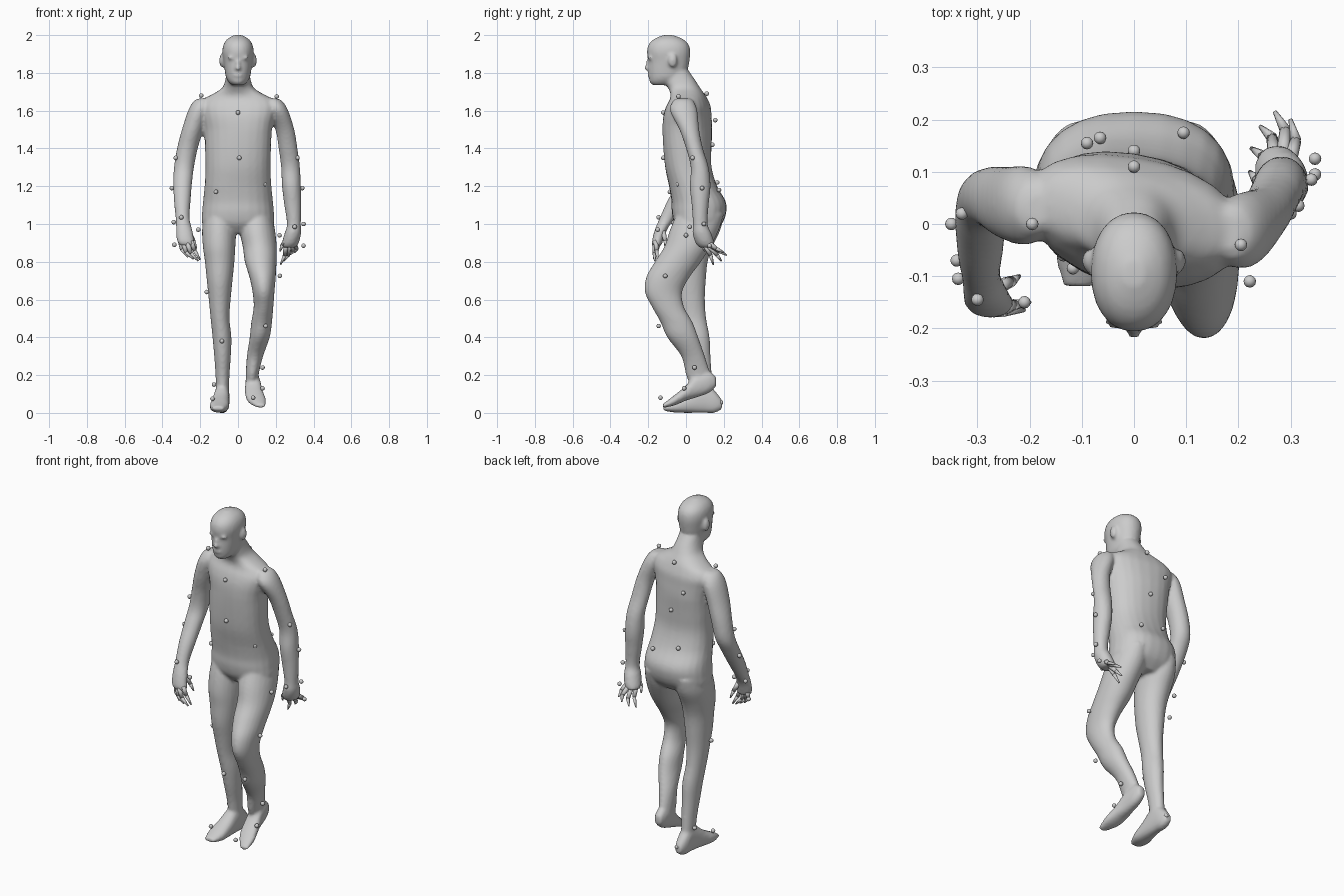
import bpy, bmesh, math
from mathutils import Vector

SEG = 24


def smooth_rings(rings, steps=4):
    """Catmull-Rom interpolation between hand-placed cross-sections."""
    out, n = [], len(rings)
    for i in range(n - 1):
        p0, p1, p2, p3 = (rings[min(max(i + k, 0), n - 1)] for k in (-1, 0, 1, 2))
        for s in range(steps):
            t = s / steps
            out.append([0.5 * (2*b + (c - a)*t + (2*a - 5*b + 4*c - d)*t*t + (3*b - a - 3*c + d)*t**3)
                        for a, b, c, d in zip(p0, p1, p2, p3)])
    return out + [list(rings[-1])]


def loft(bm, rings, axis='z', power=2.0, skew=None):
    """Rings are (station, x centre, x radius, low, high); axis is the station axis."""
    loops = []
    for st, cx, rx, lo, hi in smooth_rings(rings):
        loop = []
        for k in range(SEG):
            a = 2 * math.pi * k / SEG
            c, s = math.cos(a), math.sin(a)
            u = math.copysign(abs(c) ** (2 / power), c) * rx
            v = (lo + hi) / 2 + math.copysign(abs(s) ** (2 / power), s) * (hi - lo) / 2
            if skew:
                v += skew(st) * u
            loop.append(bm.verts.new((cx + u, v, st) if axis == 'z' else (cx + u, st, v)))
        loops.append(loop)
    faces = [bm.faces.new(loops[0]), bm.faces.new(loops[-1])]
    for a, b in zip(loops, loops[1:]):
        for k in range(SEG):
            faces.append(bm.faces.new((a[k], a[(k + 1) % SEG], b[(k + 1) % SEG], b[k])))
    bmesh.ops.recalc_face_normals(bm, faces=faces)


def blob(bm, loc, size):
    v = bmesh.ops.create_uvsphere(bm, u_segments=12, v_segments=8, radius=1)['verts']
    for p in v:
        p.co = Vector(loc) + Vector([p.co[i] * size[i] for i in range(3)])


def finish(name, bm):
    me = bpy.data.meshes.new(name)
    bm.to_mesh(me)
    bm.free()
    me.polygons.foreach_set('use_smooth', [True] * len(me.polygons))
    ob = bpy.data.objects.new(name, me)
    bpy.context.collection.objects.link(ob)
    return ob


body = bmesh.new()

# torso and neck, shoulders turned with the stride
loft(body, [(.95, 0, .13, -.02, .14), (1.0, 0, .188, -.06, .19), (1.06, 0, .19, -.075, .213),
            (1.12, 0, .185, -.077, .21), (1.2, 0, .177, -.09, .165), (1.3, 0, .172, -.11, .135),
            (1.4, 0, .175, -.118, .133), (1.5, 0, .18, -.12, .135), (1.57, 0, .195, -.115, .13),
            (1.62, 0, .205, -.1, .125), (1.66, 0, .185, -.08, .11), (1.69, 0, .13, -.08, .095),
            (1.72, 0, .085, -.095, .075), (1.76, 0, .068, -.12, .05), (1.81, 0, .06, -.13, .015)],
     power=2.3, skew=lambda z: -.15 * min(max((z - 1.2) / .3, 0), 1) * min(max((1.76 - z) / .08, 0), 1))

# head, ears, brow, nose and lips
loft(body, [(1.735, 0, .03, -.175, -.07), (1.75, 0, .048, -.192, -.04), (1.775, 0, .063, -.196, -.01),
            (1.81, 0, .07, -.2, .008), (1.86, 0, .077, -.2, .018), (1.91, 0, .083, -.207, .023),
            (1.95, 0, .077, -.198, .014), (1.98, 0, .056, -.168, -.018), (2.0, 0, .02, -.12, -.07)],
     power=2.15)
for s in (-1, 1):
    blob(body, (s * .086, -.07, 1.865), (.014, .024, .036))
    blob(body, (s * .03, -.188, 1.88), (.028, .015, .01))
blob(body, (0, -.2, 1.84), (.011, .016, .032))
blob(body, (0, -.204, 1.825), (.016, .018, .012))
blob(body, (0, -.193, 1.788), (.026, .011, .012))

# standing leg, then leg stepping forward
loft(body, [(1.05, -.1, .08, -.05, .2), (.97, -.1, .09, -.07, .183), (.88, -.1, .086, -.08, .14),
            (.8, -.097, .078, -.075, .115), (.7, -.097, .068, -.07, .105), (.6, -.097, .058, -.05, .1),
            (.5, -.095, .05, -.03, .107), (.4, -.085, .05, -.01, .125), (.3, -.082, .044, .01, .13),
            (.2, -.082, .037, .035, .137), (.1, -.082, .034, .05, .145), (.04, -.082, .034, .06, .15)])
loft(body, [(1.05, .1, .08, -.05, .2), (.97, .102, .094, -.085, .175), (.88, .115, .09, -.115, .13),
            (.8, .12, .084, -.165, .08), (.72, .13, .07, -.21, .02), (.64, .135, .058, -.218, -.02),
            (.56, .135, .052, -.18, -.01), (.48, .125, .055, -.135, .035), (.4, .115, .053, -.1, .065),
            (.3, .09, .043, -.025, .1), (.2, .075, .034, 0, .13), (.14, .075, .034, .03, .14)])

# feet: flat one and one with the heel lifted
loft(body, [(.19, -.08, .02, .02, .07), (.15, -.082, .034, 0, .12), (.1, -.083, .038, 0, .16),
            (.05, -.087, .042, 0, .14), (0, -.093, .047, 0, .1), (-.06, -.1, .05, .002, .065),
            (-.12, -.105, .03, .012, .035)], 'y', 2.4)
loft(body, [(.16, .075, .02, .14, .19), (.12, .077, .034, .105, .22), (.05, .08, .042, .08, .2),
            (0, .085, .048, .065, .145), (-.06, .1, .048, .04, .095), (-.125, .122, .022, .025, .045)],
     'y', 2.3)

# arms with palms: one swung forward, one swung back
loft(body, [(1.665, -.18, .025, .0, .06), (1.65, -.19, .045, -.02, .085), (1.6, -.208, .056, -.04, .11),
            (1.5, -.24, .057, -.03, .11), (1.4, -.268, .055, -.01, .11), (1.3, -.286, .053, -.01, .1),
            (1.22, -.293, .05, -.045, .06), (1.12, -.295, .044, -.1, 0), (1.03, -.293, .037, -.14, -.06),
            (.97, -.285, .043, -.165, -.1), (.91, -.277, .046, -.18, -.122),
            (.885, -.268, .036, -.176, -.13)])
loft(body, [(1.665, .18, .025, -.05, .02), (1.65, .19, .045, -.07, .04), (1.6, .21, .056, -.085, .06),
            (1.5, .248, .05, -.035, .07), (1.4, .265, .05, 0, .09), (1.3, .278, .05, .025, .12),
            (1.2, .283, .05, .02, .13), (1.1, .29, .045, .03, .12), (1.0, .296, .037, .037, .115),
            (.95, .29, .044, .035, .135), (.9, .277, .045, .05, .15), (.875, .268, .036, .07, .15)])

# blend all the shapes into a single skin
skin = finish('body', body)
rm = skin.modifiers.new('blend', 'REMESH')
rm.mode, rm.voxel_size, rm.use_smooth_shade = 'VOXEL', .009, True
sm = skin.modifiers.new('relax', 'SMOOTH')
sm.factor, sm.iterations = .5, 4


def digits(name, pairs):
    bm = bmesh.new()
    for base, knuckle, tip in pairs:
        pts = [Vector(p) for p in (base, knuckle, tip)]
        for p, q, r1, r2 in ((pts[0], pts[1], .014, .011), (pts[1], pts[2], .011, .004)):
            d = q - p
            v = bmesh.ops.create_cone(bm, cap_ends=True, segments=8, radius1=r1, radius2=r2,
                                      depth=d.length)['verts']
            rot = d.to_track_quat('Z', 'Y')
            for w in v:
                w.co = rot @ w.co + (p + q) / 2
    finish(name, bm)


# fingers and thumbs, gently curled
digits('forward_hand_fingers', [
    ((-.305, -.14, .91), (-.297, -.155, .865), (-.265, -.17, .825)),
    ((-.288, -.155, .9), (-.275, -.165, .85), (-.235, -.17, .815)),
    ((-.268, -.165, .9), (-.25, -.167, .845), (-.21, -.165, .805)),
    ((-.248, -.16, .91), (-.23, -.155, .86), (-.2, -.15, .81)),
    ((-.26, -.12, .96), (-.235, -.11, .91), (-.22, -.1, .87))])
digits('back_hand_fingers', [
    ((.298, .12, .9), (.31, .16, .87), (.3, .2, .85)),
    ((.285, .125, .89), (.29, .18, .855), (.27, .215, .835)),
    ((.27, .12, .885), (.265, .165, .835), (.242, .187, .805)),
    ((.255, .1, .89), (.248, .13, .835), (.225, .145, .785)),
    ((.265, .07, .93), (.235, .085, .89), (.222, .1, .855))])

# small balls dotted over the skin
dots = bmesh.new()
for p in [(-.195, 0, 1.68), (.205, -.04, 1.675), (0, -.12, 1.59), (.007, -.12, 1.35),
          (0, .11, 1.69), (0, .14, 1.42), (-.09, .155, 1.55), (-.065, .165, 1.22), (.095, .175, 1.18),
          (-.117, -.085, 1.17), (.14, -.042, 1.21), (-.33, .02, 1.35), (-.35, 0, 1.19),
          (-.34, -.07, 1.01), (-.3, -.145, 1.035), (-.337, -.105, .89), (-.21, -.15, .97),
          (.315, .035, 1.35), (.34, .085, 1.19), (.347, .095, 1.0), (.3, .02, .985), (.347, .125, .885),
          (.22, 0, .94), (.222, -.11, .725), (-.165, 0, .64), (.147, -.145, .46), (-.085, -.012, .38),
          (.13, .045, .24), (.13, -.01, .13), (-.127, .1, .15), (-.135, -.06, .075),
          (.08, .145, .18), (-.07, .185, .055), (.08, -.135, .08)]:
    blob(dots, p, (.012, .012, .012))
finish('skin_dots', dots)
